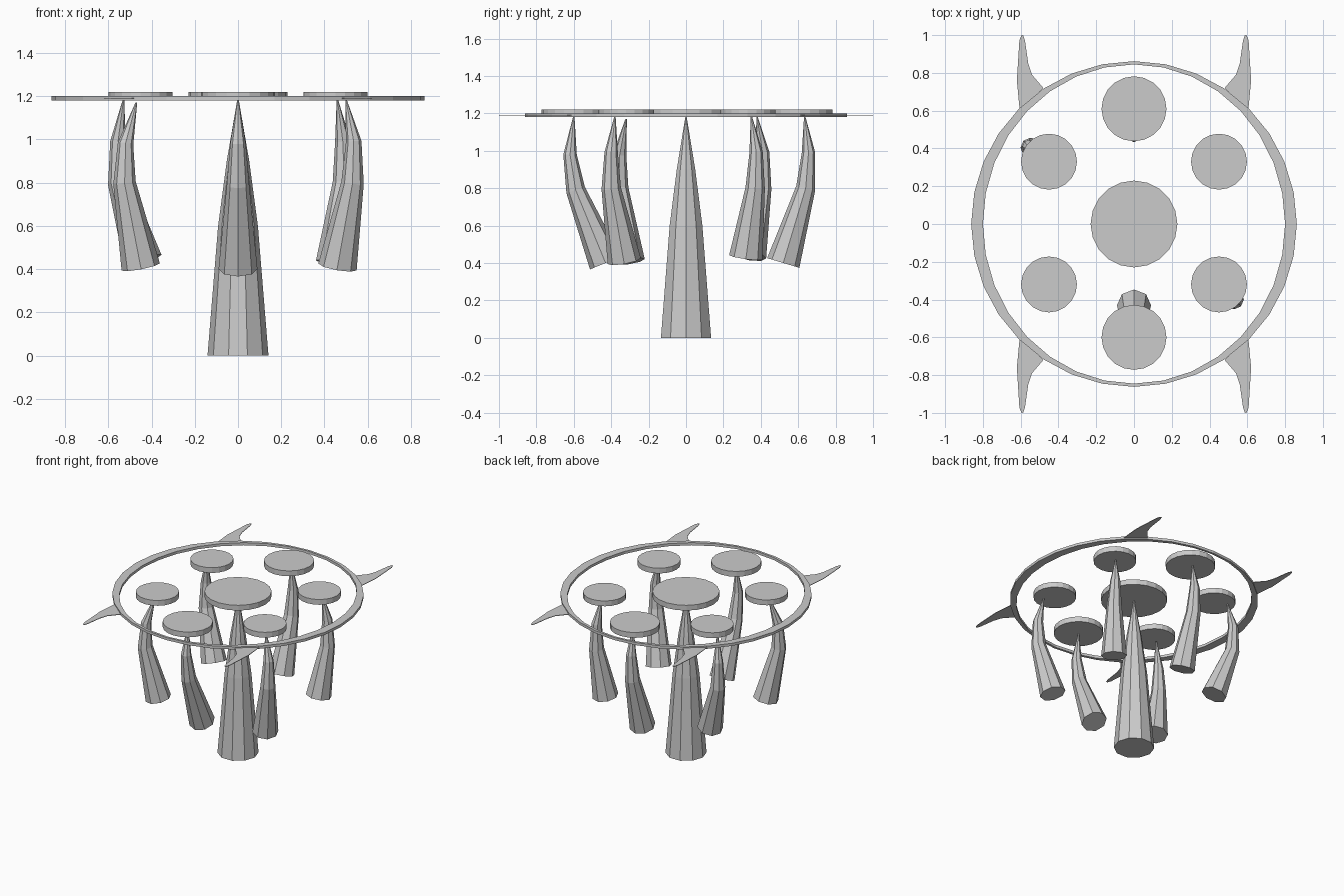
import bpy, bmesh
from math import sin, cos, pi
from mathutils import Vector

if "Cube" in bpy.data.objects:
    bpy.data.objects.remove(bpy.data.objects["Cube"])


def finish(name, bm):
    bmesh.ops.recalc_face_normals(bm, faces=bm.faces)
    mesh = bpy.data.meshes.new(name)
    bm.to_mesh(mesh)
    bm.free()
    obj = bpy.data.objects.new(name, mesh)
    bpy.context.collection.objects.link(obj)
    return obj


def stem(name, path, radii, sides):
    """Tapered tube along a path, each ring square to the path."""
    bm = bmesh.new()
    pts = [Vector(p) for p in path]
    rings = []
    for i, (p, r) in enumerate(zip(pts, radii)):
        t = pts[min(i + 1, len(pts) - 1)] - pts[max(i - 1, 0)]
        u = Vector((0, 1, 0)).cross(t).normalized()
        v = t.cross(u).normalized()
        rings.append([bm.verts.new(p + r * (cos(a) * u + sin(a) * v))
                      for a in (2 * pi * k / sides for k in range(sides))])
    for a, b in zip(rings, rings[1:]):
        for k in range(sides):
            n = (k + 1) % sides
            bm.faces.new((a[k], a[n], b[n], b[k]))
    bm.faces.new(rings[0])
    bm.faces.new(rings[-1])
    return finish(name, bm)


def disc(name, x, y, r, sides=20):
    bpy.ops.mesh.primitive_cylinder_add(vertices=sides, radius=r, depth=0.04,
                                        location=(x, y, 1.20))
    bpy.context.object.name = name


# Central trunk and its cap
stem("centre_stem", [(0, 0, 0), (0, 0, 0.6), (0, 0, 0.9), (0, 0, 1.18)],
     [0.141, 0.092, 0.052, 0.004], 10)
disc("centre_cap", 0, 0, 0.23)

# Outer caps
for name, x, y, r in [("front", 0, -0.6, 0.172), ("back", 0, 0.61, 0.172),
                      ("front_left", -0.45, -0.32, 0.148), ("front_right", 0.45, -0.32, 0.148),
                      ("back_left", -0.45, 0.33, 0.148), ("back_right", 0.45, 0.33, 0.148)]:
    disc(name + "_cap", x, y, r)

# Curved hanging stems: base, two bends, tip
stems = {
    "front": [(0, -0.43, 0.40), (0, -0.59, 0.79), (0, -0.62, 0.98), (0, -0.60, 1.18)],
    "back": [(0, 0.52, 0.40), (0, 0.64, 0.80), (0, 0.655, 0.99), (0, 0.635, 1.18)],
    "front_left": [(-0.45, -0.31, 0.41), (-0.525, -0.36, 0.80), (-0.52, -0.355, 0.98), (-0.47, -0.32, 1.17)],
    "front_right": [(0.46, -0.33, 0.41), (0.53, -0.40, 0.80), (0.535, -0.40, 0.99), (0.50, -0.38, 1.18)],
    "back_left": [(-0.44, 0.34, 0.44), (-0.55, 0.405, 0.80), (-0.555, 0.41, 0.99), (-0.53, 0.38, 1.18)],
    "back_right": [(0.45, 0.32, 0.43), (0.49, 0.37, 0.80), (0.485, 0.375, 0.99), (0.46, 0.35, 1.18)],
}
for name, path in stems.items():
    stem(name + "_stem", path, [0.09, 0.052, 0.036, 0.004], 8)

# Flat hoop, narrower at front and back
bm = bmesh.new()
N = 32
loops = []
for rx, ry, z in [(0.862, 0.862, 1.18), (0.862, 0.862, 1.2), (0.80, 0.845, 1.2), (0.80, 0.845, 1.18)]:
    loops.append([bm.verts.new((rx * cos(2 * pi * k / N), ry * sin(2 * pi * k / N), z)) for k in range(N)])
for i in range(4):
    a, b = loops[i], loops[(i + 1) % 4]
    for k in range(N):
        n = (k + 1) % N
        bm.faces.new((a[k], a[n], b[n], b[k]))
finish("hoop", bm)

# Four thin horns on the hoop
horn = [(0.605, 0.60), (0.62, 0.76), (0.607, 0.97), (0.597, 0.998), (0.587, 1.0), (0.577, 0.97),
        (0.56, 0.85), (0.54, 0.79), (0.48, 0.72)]
for sy, end in ((-1, "front"), (1, "back")):
    for sx, side in ((-1, "left"), (1, "right")):
        bm = bmesh.new()
        face = bm.faces.new([bm.verts.new((sx * x, sy * y, 1.188)) for x, y in horn])
        ext = bmesh.ops.extrude_face_region(bm, geom=[face], use_keep_orig=True)
        bmesh.ops.translate(bm, vec=(0, 0, 0.004),
                            verts=[g for g in ext["geom"] if isinstance(g, bmesh.types.BMVert)])
        finish(f"{end}_{side}_horn", bm)
